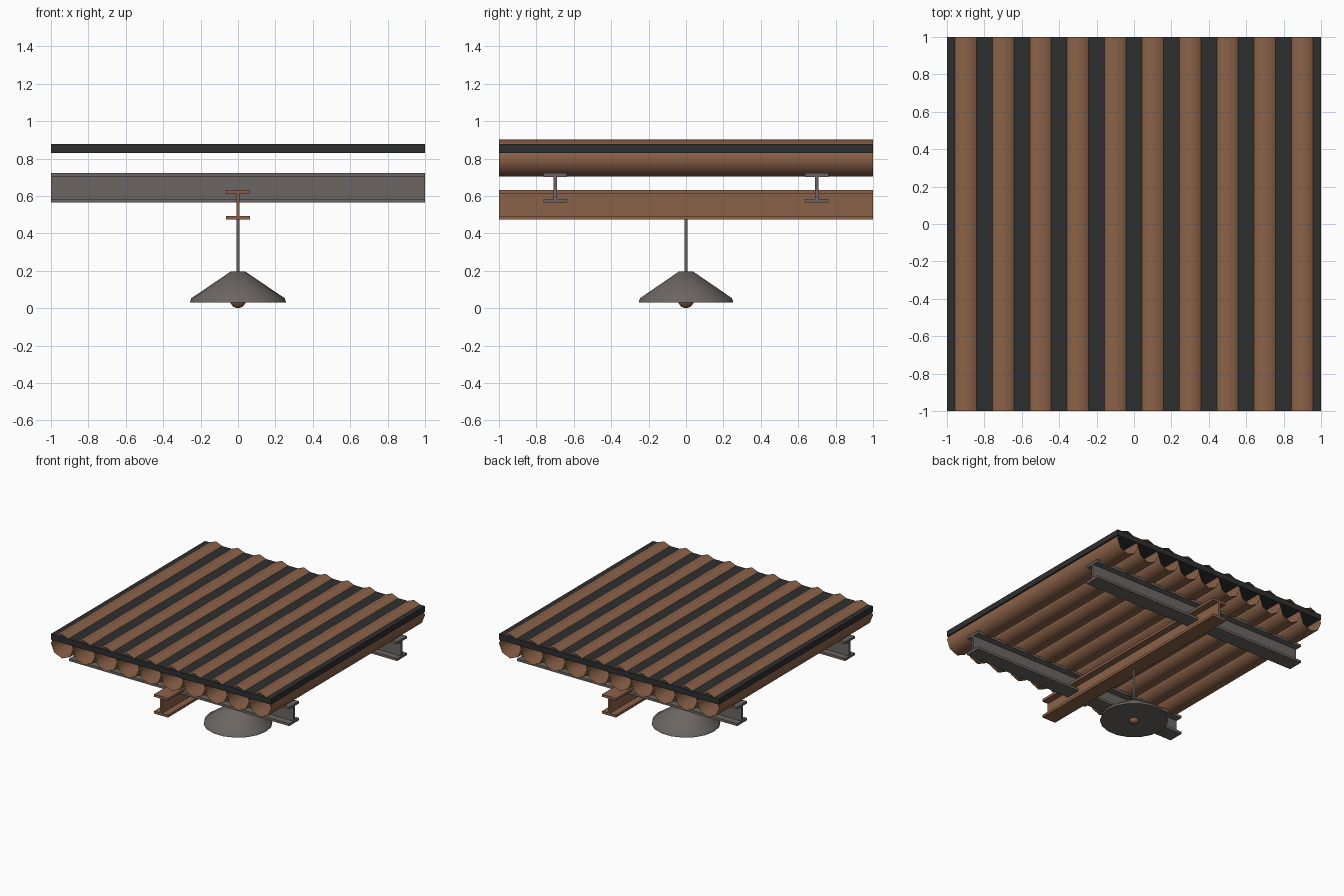
import bpy, bmesh, math

if "Cube" in bpy.data.objects:
    bpy.data.objects.remove(bpy.data.objects["Cube"])

def mat(name, rgb):
    m = bpy.data.materials.new(name)
    m.diffuse_color = (*rgb, 1)
    m.use_nodes = True
    m.node_tree.nodes["Principled BSDF"].inputs["Base Color"].default_value = m.diffuse_color
    return m

BROWN = mat("rust_brown", (0.258, 0.122, 0.065))
GREY = mat("warm_grey", (0.150, 0.133, 0.122))
DARK = mat("charcoal", (0.028, 0.028, 0.028))

def finish(bm, name, material, smooth_angle=None):
    bmesh.ops.recalc_face_normals(bm, faces=bm.faces)
    me = bpy.data.meshes.new(name)
    bm.to_mesh(me)
    bm.free()
    me.materials.append(material)
    ob = bpy.data.objects.new(name, me)
    bpy.context.collection.objects.link(ob)
    if smooth_angle:
        bpy.ops.object.select_all(action='DESELECT')
        ob.select_set(True)
        bpy.context.view_layer.objects.active = ob
        bpy.ops.object.shade_smooth_by_angle(angle=math.radians(smooth_angle))
    return ob

def i_beam(name, axis, offset, z0, material, h=0.158, w=0.126, t=0.02, web=0.018):
    # I-shaped profile extruded along x or y, closed ends
    a, b = w / 2, web / 2
    half = [(a, 0), (a, t), (b, t), (b, h - t), (a, h - t), (a, h)]
    prof = half + [(-u, v) for u, v in reversed(half)]
    bm = bmesh.new()
    rings = []
    for s in (-1, 1):
        rings.append([bm.verts.new((s, offset + u, z0 + v) if axis == 'x'
                                   else (offset + u, s, z0 + v)) for u, v in prof])
    n = len(prof)
    for i in range(n):
        j = (i + 1) % n
        bm.faces.new((rings[0][i], rings[0][j], rings[1][j], rings[1][i]))
    for r in rings:  # end caps as three quads each
        for k in ((0, 1, 10, 11), (2, 3, 8, 9), (4, 5, 6, 7)):
            bm.faces.new([r[i] for i in k])
    return finish(bm, name, material)

def lathe(name, prof, n, material, angle):
    # revolve (radius, z) points, flat caps at both ends
    bm = bmesh.new()
    rings = [[bm.verts.new((r * math.cos(2 * math.pi * i / n),
                            r * math.sin(2 * math.pi * i / n), z))
              for i in range(n)] for r, z in prof]
    for p, q in zip(rings, rings[1:]):
        for i in range(n):
            j = (i + 1) % n
            bm.faces.new((p[i], p[j], q[j], q[i]))
    bm.faces.new(rings[0])
    bm.faces.new(rings[-1])
    return finish(bm, name, material, angle)

# roof slab
bm = bmesh.new()
bmesh.ops.create_cube(bm, size=1)
for v in bm.verts:
    v.co = (v.co.x * 2, v.co.y * 2, 0.854 + v.co.z * 0.047)
finish(bm, "roof_slab", DARK)

# open eight-sided tubes running front to back through the slab
for k in range(10):
    bm = bmesh.new()
    cx = -0.9 + 0.2 * k
    ends = [[bm.verts.new((cx + 0.1 * math.sin(math.pi * i / 4), s,
                           0.802 + 0.099 * math.cos(math.pi * i / 4)))
             for i in range(8)] for s in (-1, 1)]
    for i in range(8):
        j = (i + 1) % 8
        bm.faces.new((ends[0][i], ends[0][j], ends[1][j], ends[1][i]))
    finish(bm, f"roof_tube_{k + 1}", BROWN, 60)

# support beams
i_beam("cross_beam_front", 'x', -0.7, 0.564, GREY)
i_beam("cross_beam_back", 'x', 0.7, 0.564, GREY)
i_beam("main_beam", 'y', 0, 0.474, BROWN)

# hanging lamp
lathe("lamp_rod", [(0.008, 0.18), (0.008, 0.48)], 8, GREY, 60)
lathe("lamp_shade", [(0.257, 0.03), (0.25, 0.053), (0.04, 0.195)], 18, GREY, 50)

# bulb
bm = bmesh.new()
bmesh.ops.create_uvsphere(bm, u_segments=12, v_segments=8, radius=0.043)
for v in bm.verts:
    v.co.z += 0.043
finish(bm, "lamp_bulb", BROWN, 60)
